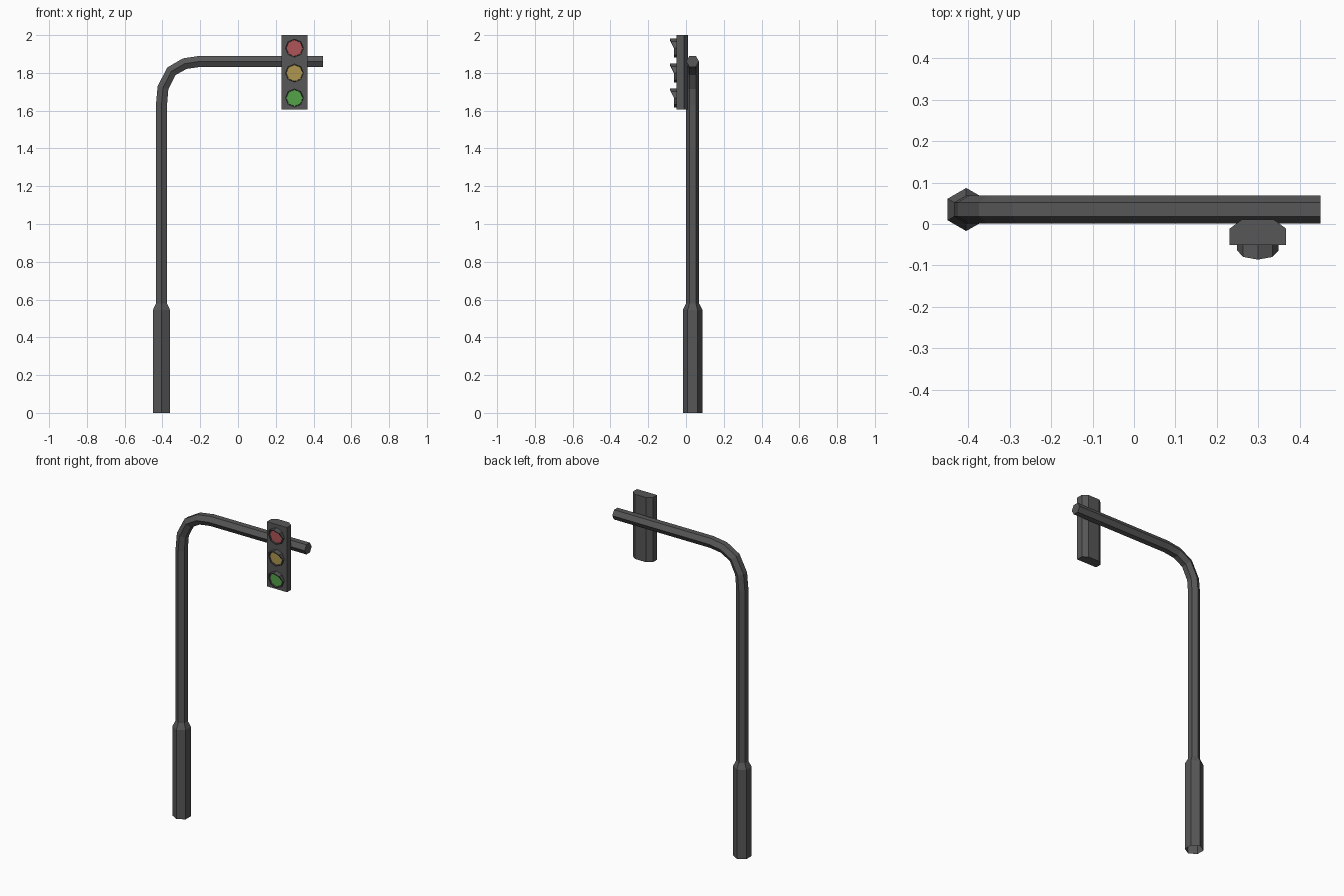
import bpy, bmesh, math
from mathutils import Vector

if "Cube" in bpy.data.objects:
    bpy.data.objects.remove(bpy.data.objects["Cube"])


def material(name, rgb):
    m = bpy.data.materials.new(name)
    m.diffuse_color = (*rgb, 1)
    m.use_nodes = True
    m.node_tree.nodes["Principled BSDF"].inputs["Base Color"].default_value = m.diffuse_color
    return m


GREY = material("dark grey", (0.095, 0.095, 0.095))
RED = material("red lens", (0.43, 0.09, 0.095))
AMBER = material("amber lens", (0.43, 0.31, 0.08))
GREEN = material("green lens", (0.09, 0.36, 0.065))


def loft(name, rings, mat, cap_start=True, cap_end=True, closed=False):
    """Skin a list of equal-sized point rings."""
    bm = bmesh.new()
    vs = [[bm.verts.new(p) for p in ring] for ring in rings]
    n = len(rings[0])
    pairs = list(zip(vs, vs[1:])) + ([(vs[-1], vs[0])] if closed else [])
    for a, b in pairs:
        for i in range(n):
            j = (i + 1) % n
            bm.faces.new((a[i], a[j], b[j], b[i]))
    if cap_start and not closed:
        bm.faces.new(vs[0])
    if cap_end and not closed:
        bm.faces.new(vs[-1])
    bmesh.ops.recalc_face_normals(bm, faces=bm.faces)
    me = bpy.data.meshes.new(name)
    bm.to_mesh(me)
    bm.free()
    me.materials.append(mat)
    ob = bpy.data.objects.new(name, me)
    bpy.context.collection.objects.link(ob)
    return ob


# Pole and arm: hexagon swept along a bent path (x, z, tangent degrees, radius)
PX, PY, R = -0.405, 0.035, 0.034
path = [(PX, 0, 90, 0.052), (PX, 0.545, 90, 0.052), (PX, 0.58, 90, R),
        (PX, 1.63, 90, R), (-0.397, 1.722, 74, R), (-0.353, 1.808, 46, R),
        (-0.282, 1.849, 19, R), (-0.2, 1.861, 0, R), (0.45, 1.861, 0, R)]
rings = []
for x, z, deg, r in path:
    t = math.radians(deg)
    normal = Vector((-math.sin(t), 0, math.cos(t)))
    rings.append([Vector((x, PY, z)) + r * (math.cos(k * math.pi / 3) * Vector((0, 1, 0))
                  + math.sin(k * math.pi / 3) * normal) for k in range(6)])
loft("pole_and_arm", rings, GREY, cap_start=False)

# Signal housing: chamfered-back profile extruded upwards
CX, FRONT = 0.299, -0.051
profile = [(-0.068, FRONT), (0.068, FRONT), (0.068, -0.011),
           (0.038, 0.011), (-0.038, 0.011), (-0.068, -0.011)]
loft("signal_housing", [[(CX + x, y, z) for x, y in profile] for z in (1.605, 2.0)], GREY)


def octagon(z, r, y):
    """Octagon facing front; y is a function of height above its centre."""
    pts = []
    for k in range(8):
        a = k * math.pi / 4
        pts.append((CX + r * math.cos(a), y(math.sin(a)), z + r * math.sin(a)))
    return pts


def rim(s):
    # visor sticks out most at the top, and is a shallow lip at the bottom
    return -0.064 - 0.022 * max(s, 0)


def back(s):
    return FRONT


# Lenses with their visors
for name, z, mat in (("red", 1.931, RED), ("amber", 1.799, AMBER), ("green", 1.667, GREEN)):
    loft(name + "_visor", [octagon(z, 0.050, back), octagon(z, 0.050, rim),
                           octagon(z, 0.044, rim), octagon(z, 0.044, back)], GREY, closed=True)
    loft(name + "_lens", [octagon(z, 0.044, back),
                          octagon(z, 0.043, lambda s: -0.057)], mat)
